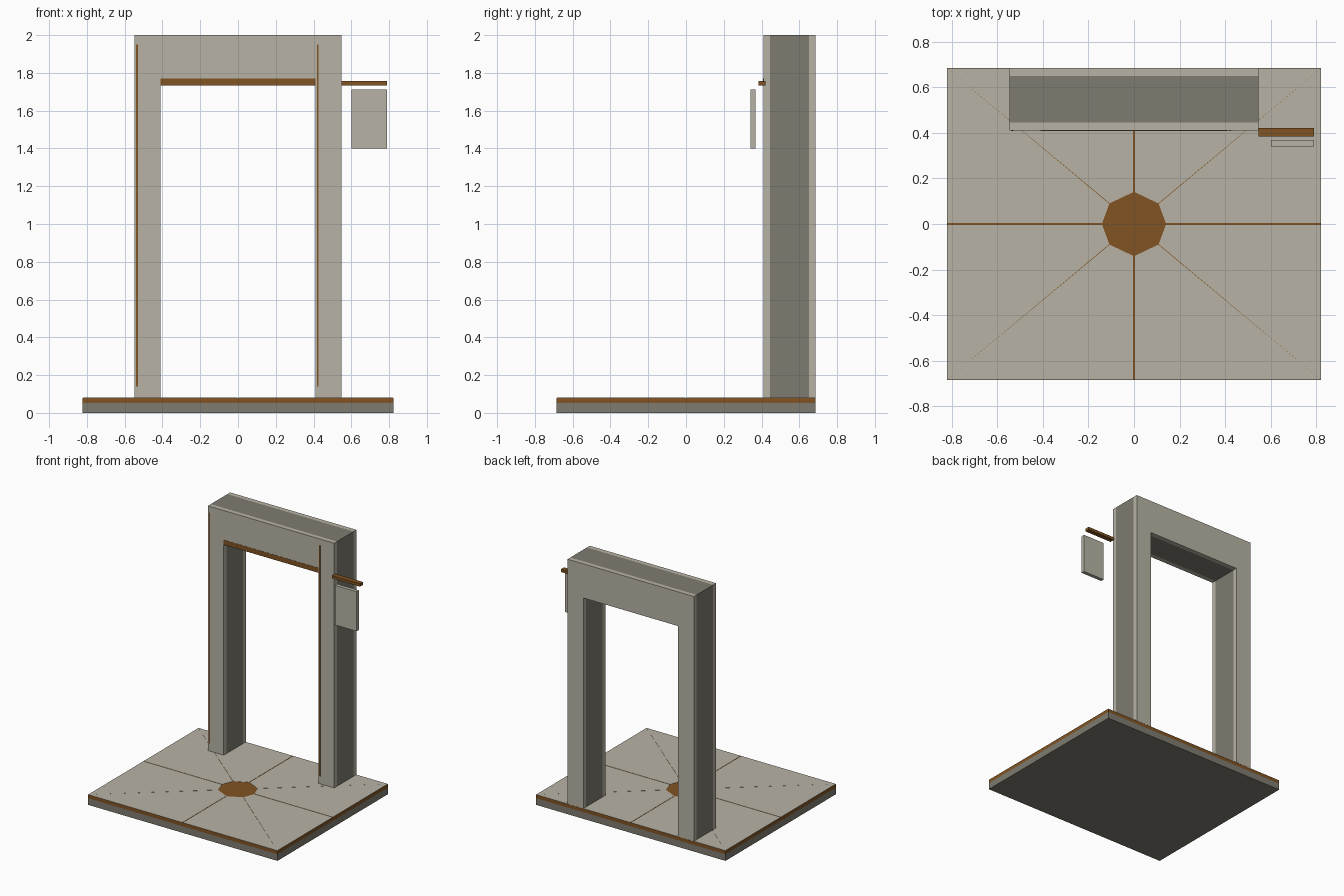
import bpy
import bmesh
from mathutils import Vector

if "Cube" in bpy.data.objects:
    bpy.data.objects.remove(bpy.data.objects["Cube"])


def material(name, rgb):
    m = bpy.data.materials.new(name)
    m.diffuse_color = (*rgb, 1)
    m.use_nodes = True
    m.node_tree.nodes["Principled BSDF"].inputs["Base Color"].default_value = m.diffuse_color
    return m


PALE = material("pale stone", (0.48, 0.45, 0.375))
GREY = material("dark stone", (0.212, 0.202, 0.162))
BROWN = material("brown trim", (0.22, 0.087, 0.016))


def prism(name, outline, depth, mat):
    """Extrude a closed outline of 3D points along the depth vector."""
    bm = bmesh.new()
    face = bm.faces.new([bm.verts.new(p) for p in outline])
    ext = bmesh.ops.extrude_face_region(bm, geom=[face], use_keep_orig=True)
    verts = [g for g in ext["geom"] if isinstance(g, bmesh.types.BMVert)]
    bmesh.ops.translate(bm, verts=verts, vec=depth)
    bmesh.ops.recalc_face_normals(bm, faces=bm.faces)
    me = bpy.data.meshes.new(name)
    bm.to_mesh(me)
    bm.free()
    me.materials.append(mat)
    ob = bpy.data.objects.new(name, me)
    bpy.context.collection.objects.link(ob)
    return ob


def box(name, x, y, z, mat):
    outline = [(x[0], y[0], z[0]), (x[1], y[0], z[0]),
               (x[1], y[1], z[0]), (x[0], y[1], z[0])]
    return prism(name, outline, (0, 0, z[1] - z[0]), mat)


W, D, TOP = 0.822, 0.685, 0.08

# Platform: stone slab with a brown layer above it
box("platform_slab", (-W, W), (-D, D), (0, 0.052), GREY)
box("platform_layer", (-W, W), (-D, D), (0.052, TOP - 0.001), BROWN)

# Eight paving wedges; the gaps and the central octagon show the brown layer
rim = [Vector(p) for p in ((W, 0), (W, D), (0, D), (-W, D),
                           (-W, 0), (-W, -D), (0, -D), (W, -D))]
for i in range(8):
    a, b = rim[i], rim[(i + 1) % 8]
    da, db = a.normalized(), b.normalized()
    ga = Vector((-da.y, da.x)) * (0.0015 if i % 2 else 0.0035)
    gb = Vector((db.y, -db.x)) * (0.0035 if i % 2 else 0.0015)
    pts = [da * 0.14 + ga, a + ga, b + gb, db * 0.14 + gb]
    outline = [(max(-W + 0.001, min(W - 0.001, p.x)),
                max(-D + 0.001, min(D - 0.001, p.y)), TOP - 0.001) for p in pts]
    prism(f"paving_wedge_{i + 1}", outline, (0, 0, 0.0015), PALE)

# Gate frame: dark core between two pale facings
OUT, INN, LOW, HIGH = 0.548, 0.411, 1.732, 2.0
ARCH = [(-OUT, TOP), (-OUT, HIGH), (OUT, HIGH), (OUT, TOP),
        (INN, TOP), (INN, LOW), (-INN, LOW), (-INN, TOP)]
for name, y0, y1, mat in (("gate_front_facing", 0.41, 0.445, PALE),
                          ("gate_core", 0.445, 0.65, GREY),
                          ("gate_back_facing", 0.65, D, PALE)):
    prism(name, [(x, y0, z) for x, z in ARCH], (0, y1 - y0, 0), mat)

# Thin brown inlays on the front of the gate
box("lintel_strip", (-INN, INN), (0.4085, 0.4105), (LOW, 1.77), BROWN)
for side, x in (("left", -0.535), ("right", 0.422)):
    box(f"{side}_post_line", (x - 0.005, x + 0.005), (0.409, 0.4105),
        (0.14, 1.95), BROWN)

# Hanging sign: bracket bar and panel
box("sign_bracket", (0.548, 0.79), (0.384, 0.422), (1.734, 1.756), BROWN)
box("sign_panel", (0.602, 0.79), (0.341, 0.369), (1.40, 1.711), PALE)
